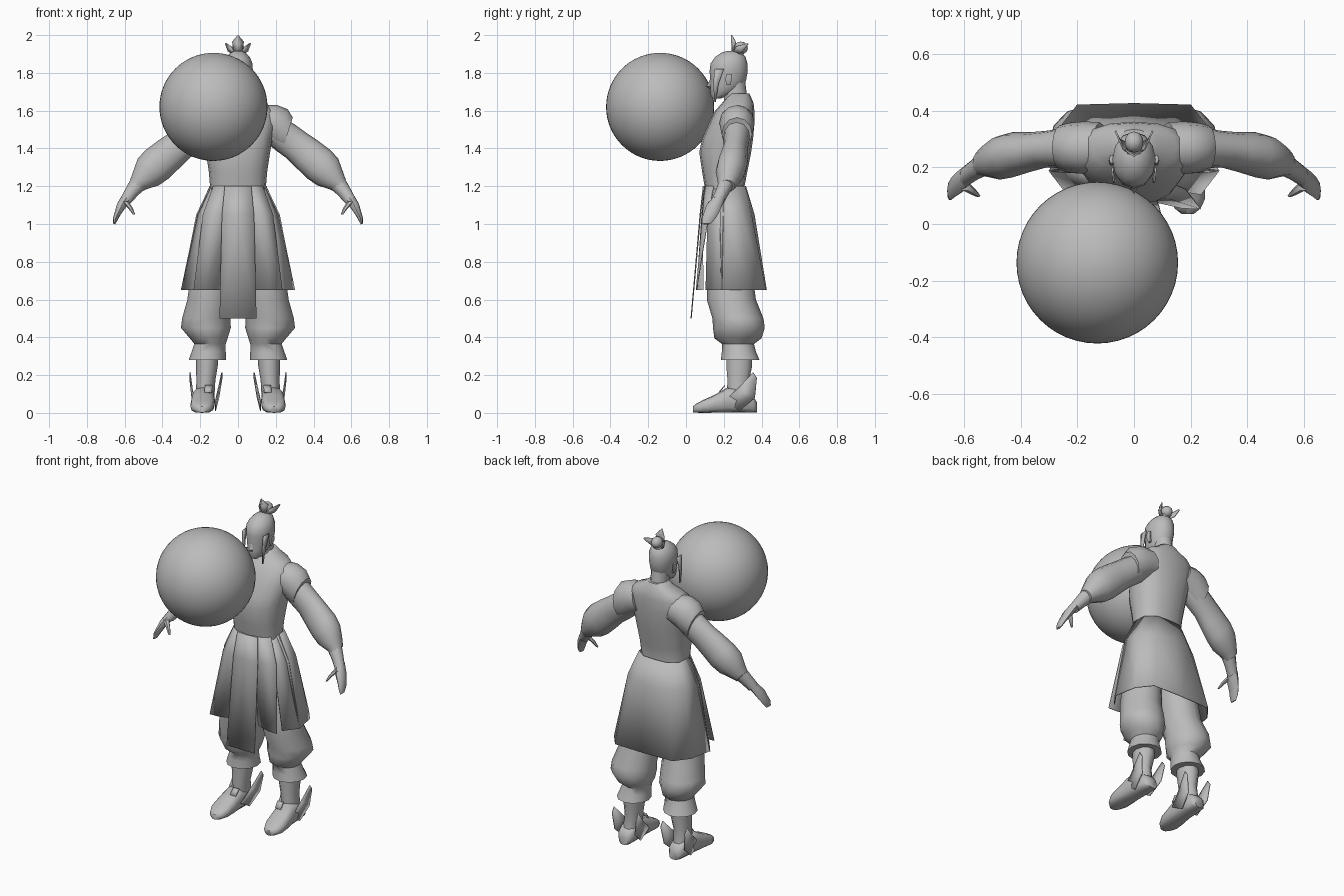
import bpy, bmesh, math
from mathutils import Vector

grey = bpy.data.materials.new("plain grey")
grey.diffuse_color = (0.5, 0.5, 0.5, 1)


def finish(name, bm, mirror=False, thick=0.0, angle=50):
    """Turn a bmesh into a named, coloured, shaded object."""
    bmesh.ops.recalc_face_normals(bm, faces=bm.faces)
    me = bpy.data.meshes.new(name)
    bm.to_mesh(me)
    bm.free()
    ob = bpy.data.objects.new(name, me)
    bpy.context.collection.objects.link(ob)
    me.materials.append(grey)
    bpy.ops.object.select_all(action='DESELECT')
    ob.select_set(True)
    bpy.context.view_layer.objects.active = ob
    bpy.ops.object.shade_smooth_by_angle(angle=math.radians(angle))
    if mirror:
        ob.modifiers.new("mirror", 'MIRROR')
    if thick:
        s = ob.modifiers.new("cloth", 'SOLIDIFY')
        s.thickness, s.offset = thick, 0
    return ob


def tube(name, rings, u=(1, 0, 0), v=(0, 1, 0), n=12, mirror=False, power=1.0, angle=50):
    """Loft elliptical rings (x, y, z, radius_u, radius_v); power < 1 squares them."""
    bm = bmesh.new()
    u, v = Vector(u).normalized(), Vector(v).normalized()

    def p(t):
        return math.copysign(abs(t) ** power, t)
    loops = []
    for x, y, z, ru, rv in rings:
        loops.append([bm.verts.new(Vector((x, y, z))
                                   + u * ru * p(math.cos(2 * math.pi * i / n))
                                   + v * rv * p(math.sin(2 * math.pi * i / n)))
                      for i in range(n)])
    for a, b in zip(loops, loops[1:]):
        for i in range(n):
            j = (i + 1) % n
            bm.faces.new((a[i], a[j], b[j], b[i]))
    bm.faces.new(loops[0])
    bm.faces.new(loops[-1])
    return finish(name, bm, mirror, angle=angle)


def stack(name, rows, **kw):
    """Loft from (z, half width, front y, back y) rows centred on x = 0."""
    return tube(name, [(0, (f + b) / 2, z, w, (b - f) / 2) for z, w, f, b in rows], **kw)


def sheet(name, rows, mirror=True, thick=0.006):
    """Cloth panel: rows of points joined into a grid."""
    bm = bmesh.new()
    g = [[bm.verts.new(c) for c in row] for row in rows]
    for a, b in zip(g, g[1:]):
        for i in range(len(a) - 1):
            bm.faces.new((a[i], a[i + 1], b[i + 1], b[i]))
    return finish(name, bm, mirror, thick)


def panel(name, *levels):
    """Cloth panel from (z, [(x, y), ...]) levels, mirrored."""
    return sheet(name, [[(x, y, z) for x, y in pts] for z, pts in levels])


def ball(name, centre, radii, seg=12, rings=8):
    bm = bmesh.new()
    bmesh.ops.create_uvsphere(bm, u_segments=seg, v_segments=rings, radius=1)
    for w in bm.verts:
        w.co = Vector([c + r * q for c, r, q in zip(centre, radii, w.co)])
    return finish(name, bm)


# big floating ball
ball("sphere", (-0.13, -0.137, 1.62), (0.286,) * 3, 48, 32)

# torso, neck and head
stack("torso", [(1.14, .15, .11, .315), (1.2, .148, .098, .31), (1.28, .155, .085, .325),
                (1.38, .17, .07, .345), (1.45, .18, .085, .355), (1.53, .2, .12, .362),
                (1.6, .195, .155, .362), (1.64, .15, .19, .358), (1.67, .085, .215, .345),
                (1.69, .06, .225, .335)], n=16, power=0.85)
stack("neck", [(1.64, .055, .2, .33), (1.7, .052, .2, .32), (1.78, .052, .19, .31)])
stack("head", [(1.665, .025, .14, .185), (1.685, .045, .13, .24), (1.72, .06, .127, .295),
               (1.76, .07, .128, .318), (1.81, .077, .125, .327), (1.85, .077, .13, .325),
               (1.885, .062, .155, .315), (1.908, .038, .19, .29), (1.917, .015, .22, .26)])
sheet("nose", [[(0, .13, 1.77), (.008, .13, 1.77)], [(0, .107, 1.728), (.014, .128, 1.728)],
               [(0, .128, 1.715), (.008, .13, 1.715)]], thick=0)
tube("ear", [(.07, .225, 1.735, .008, .01), (.08, .225, 1.765, .01, .02),
             (.08, .23, 1.795, .008, .016)], n=6, mirror=True)
sheet("side_lock", [[(.072, .15, 1.82), (.077, .2, 1.82)], [(.07, .145, 1.74), (.072, .172, 1.74)],
                    [(.066, .15, 1.645), (.066, .158, 1.645)]])

# topknot with leaf-like crown
ball("topknot", (0, .29, 1.932), (.034, .038, .034), 10, 6)
tube("topknot_base", [(0, .27, 1.89, .035, .035), (0, .285, 1.92, .022, .022)], n=8)
sheet("crown_front_leaf", [[(0, .245, 1.91), (.02, .25, 1.91)], [(0, .243, 1.95), (.03, .262, 1.965)],
                           [(0, .24, 2.0), (.003, .243, 1.997)]])
sheet("crown_side_leaf", [[(.015, .25, 1.905), (.03, .29, 1.9)], [(.038, .265, 1.94), (.052, .3, 1.915)],
                          [(.064, .325, 1.957), (.066, .33, 1.953)]])

# arms: cap sleeve, puffed sleeve, forearm, hand
tube("shoulder_cap", [(.12, .27, 1.545, .09, .09), (.175, .27, 1.535, .1, .093),
                      (.23, .27, 1.505, .108, .088), (.262, .27, 1.475, .093, .08)],
     u=(.3, 0, .95), mirror=True)
tube("sleeve", [(.18, .27, 1.51, .08, .08), (.255, .268, 1.455, .085, .07),
                (.31, .265, 1.415, .085, .065), (.365, .255, 1.37, .092, .07),
                (.43, .245, 1.315, .097, .08), (.475, .235, 1.275, .09, .078),
                (.52, .225, 1.23, .058, .058), (.545, .215, 1.2, .042, .045)],
     u=(.62, 0, .78), mirror=True)
tube("wrist", [(.52, .22, 1.225, .048, .045), (.56, .195, 1.175, .038, .038),
               (.595, .17, 1.125, .03, .036)], u=(.75, 0, .66), n=10, mirror=True)
tube("hand", [(.59, .175, 1.14, .028, .034), (.615, .15, 1.1, .026, .042),
              (.635, .135, 1.06, .018, .04), (.648, .12, 1.03, .014, .036),
              (.655, .108, 1.0, .006, .022)], u=(.95, 0, .3), n=8, mirror=True)
tube("thumb", [(.598, .135, 1.12, .018, .018), (.57, .115, 1.085, .013, .013),
               (.55, .1, 1.05, .006, .006)], n=6, mirror=True)

# coat skirt: wrap-round back, two front panels each side, long centre flap
panel("coat_back",
      (1.2, [(.146, .18), (.14, .265), (.08, .31), (0, .315)]),
      (1.05, [(.218, .18), (.2, .29), (.12, .345), (0, .36)]),
      (.65, [(.297, .185), (.27, .33), (.2, .42), (0, .425)]))
panel("coat_front_panel",
      (1.2, [(.03, .1), (.09, .112), (.13, .145)]),
      (1.05, [(.05, .085), (.13, .09), (.185, .12)]),
      (.65, [(.08, .09), (.17, .058), (.235, .055)]))
panel("coat_side_panel",
      (1.2, [(.11, .13), (.148, .2)]),
      (1.05, [(.17, .115), (.216, .2)]),
      (.65, [(.235, .105), (.3, .19)]))
panel("centre_flap", (1.2, [(0, .092), (.07, .096)]), (1.05, [(0, .075), (.085, .077)]),
      (.5, [(0, .027), (.098, .027)]))

# puffed trousers with flared cuff
tube("trouser_leg", [(.08, .215, 1.1, .07, .09), (.1, .22, .9, .1, .11),
                     (.14, .235, .7, .115, .122), (.15, .24, .6, .118, .13),
                     (.168, .275, .5, .128, .135), (.17, .28, .45, .132, .137),
                     (.155, .275, .395, .1, .125), (.148, .275, .365, .083, .085),
                     (.155, .28, .325, .09, .09), (.162, .287, .28, .099, .102)],
     n=12, mirror=True)

# boots: shaft, foot, ankle wings, buckle plate
tube("boot_shaft", [(.162, .282, .33, .06, .07), (.165, .282, .25, .058, .072),
                    (.17, .277, .17, .05, .06), (.175, .28, .08, .05, .07),
                    (.178, .29, .03, .05, .07)], n=10, mirror=True)
tube("foot", [(.175, .375, .03, .03, .028), (.178, .355, .045, .048, .043),
              (.18, .29, .065, .058, .063), (.183, .22, .068, .06, .067),
              (.187, .15, .048, .064, .047), (.19, .09, .034, .062, .034),
              (.19, .055, .025, .046, .024), (.19, .036, .018, .022, .016)],
     u=(1, 0, 0), v=(0, 0, 1), n=12, mirror=True, power=.7)
for side, x0, x1 in (("outer", .232, .255), ("inner", .12, .085)):
    xm = (x0 + x1) / 2
    sheet(side + "_boot_wing", [[(x0, .2, .06), (x0, .285, .01)],
                                [(xm, .28, .135), (xm, .365, .08)],
                                [(x1, .355, .215), (x1, .375, .185)]])
sheet("boot_plate", [[(.135, .205, .145), (.175, .205, .145)],
                     [(.138, .175, .108), (.178, .175, .108)]])
